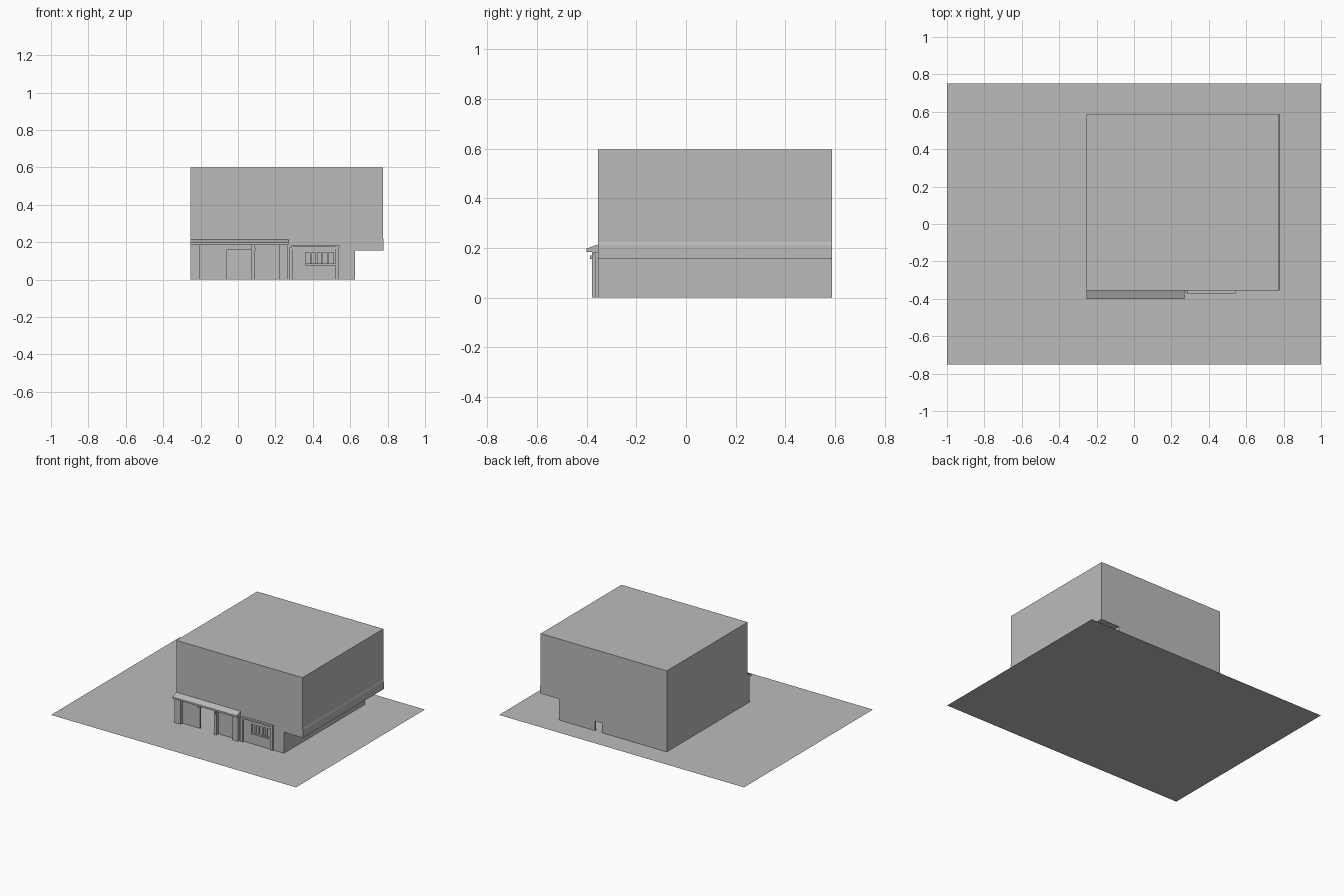
import bpy, bmesh

cube = bpy.data.objects.get("Cube")
if cube:
    bpy.data.objects.remove(cube, do_unlink=True)

# One plain grey throughout
grey = bpy.data.materials.new("plain_grey")
grey.use_nodes = True
grey.diffuse_color = (0.5, 0.5, 0.5, 1)
bsdf = next(n for n in grey.node_tree.nodes if n.type == 'BSDF_PRINCIPLED')
bsdf.inputs["Base Color"].default_value = grey.diffuse_color

FRONT, BACK = -0.355, 0.588
LEFT, RIGHT, INNER = -0.255, 0.775, 0.625


def add_object(name, bm):
    mesh = bpy.data.meshes.new(name)
    bm.to_mesh(mesh)
    bm.free()
    mesh.materials.append(grey)
    obj = bpy.data.objects.new(name, mesh)
    bpy.context.collection.objects.link(obj)
    return obj


def prism(name, outline, axis, lo, hi, open_bottom=False):
    """Extrude a closed outline along x (outline in y,z) or y (outline in x,z)."""
    bm = bmesh.new()
    at = (lambda p, d: (d, p[0], p[1])) if axis == 'x' else (lambda p, d: (p[0], d, p[1]))
    face = bm.faces.new([bm.verts.new(at(p, lo)) for p in outline])
    ext = bmesh.ops.extrude_face_region(bm, geom=[face])
    for v in ext['geom']:
        if isinstance(v, bmesh.types.BMVert):
            v.co[0 if axis == 'x' else 1] = hi
    bmesh.ops.recalc_face_normals(bm, faces=bm.faces[:])
    if open_bottom:
        under = [f for f in bm.faces if all(v.co.z < 0.001 for v in f.verts)]
        bmesh.ops.delete(bm, geom=under, context='FACES')
    return add_object(name, bm)


def box(name, x0, x1, y0, y1, z0, z1):
    return prism(name, [(x0, z0), (x1, z0), (x1, z1), (x0, z1)], 'y', y0, y1)


# Ground sheet
bm = bmesh.new()
bmesh.ops.create_grid(bm, x_segments=1, y_segments=1, size=1)
bmesh.ops.scale(bm, vec=(1, 0.752, 1), verts=bm.verts)
add_object("ground", bm)

# Hollow building with an overhanging side
section = [(LEFT, 0), (INNER, 0), (INNER, 0.155), (RIGHT, 0.155),
           (RIGHT, 0.598), (LEFT, 0.598)]
building = prism("building_shell", section, 'y', FRONT, BACK, open_bottom=True)
shell = building.modifiers.new("wall_thickness", 'SOLIDIFY')
shell.thickness = 0.012
shell.offset = -1

# Front doorway, front window and small back opening
cutters = [box("doorway_cutter", -0.06, 0.07, FRONT - 0.05, FRONT + 0.05, -0.05, 0.16),
           box("window_cutter", 0.36, 0.51, FRONT - 0.05, FRONT + 0.05, 0.085, 0.145),
           box("back_cutter", 0.275, 0.33, BACK - 0.05, BACK + 0.05, -0.05, 0.07)]
for cutter in cutters:
    cutter.hide_render = True
    cut = building.modifiers.new(cutter.name, 'BOOLEAN')
    cut.operation = 'DIFFERENCE'
    cut.solver = 'EXACT'
    cut.object = cutter
bpy.context.view_layer.objects.active = building
building.select_set(True)
for modifier in list(building.modifiers):
    bpy.ops.object.modifier_apply(modifier=modifier.name)
for cutter in cutters:
    bpy.data.objects.remove(cutter, do_unlink=True)

# Slim trim along the overhang
prism("overhang_trim", [(RIGHT, 0.155), (RIGHT + 0.004, 0.155),
                        (RIGHT + 0.004, 0.21), (RIGHT, 0.225)], 'y', FRONT, BACK)

# Sloped canopy over the entrance
prism("entrance_canopy", [(FRONT, 0.185), (-0.4, 0.185), (-0.4, 0.198), (FRONT, 0.215)],
      'x', LEFT, 0.27)

# Entrance pilasters
for name, x0, x1 in (("left_pilaster", LEFT, -0.205),
                     ("doorway_pilaster", 0.07, 0.09),
                     ("middle_pilaster", 0.22, 0.265)):
    box(name, x0, x1, -0.379, FRONT, 0, 0.185)

# Small wall lamps beside the doorway
for x, y in ((-0.075, FRONT), (0.088, -0.379)):
    box("wall_lamp", x - 0.005, x + 0.005, y - 0.008, y, 0.155, 0.17)

# Window bay frame, cornice and sill
for x in (0.275, 0.52):
    box("bay_post", x, x + 0.02, -0.367, FRONT, 0, 0.175)
box("bay_beam", 0.295, 0.52, -0.362, FRONT, 0.16, 0.175)
box("bay_cornice", 0.285, 0.542, -0.372, FRONT, 0.174, 0.184)
box("window_sill", 0.36, 0.52, -0.364, FRONT, 0.075, 0.085)

# Recessed pane and upright bars
box("window_pane", 0.35, 0.52, FRONT + 0.013, FRONT + 0.018, 0.075, 0.155)
for i in range(4):
    x = 0.39 + i * 0.03
    box("window_bar", x - 0.005, x + 0.005, FRONT, FRONT + 0.006, 0.085, 0.145)
